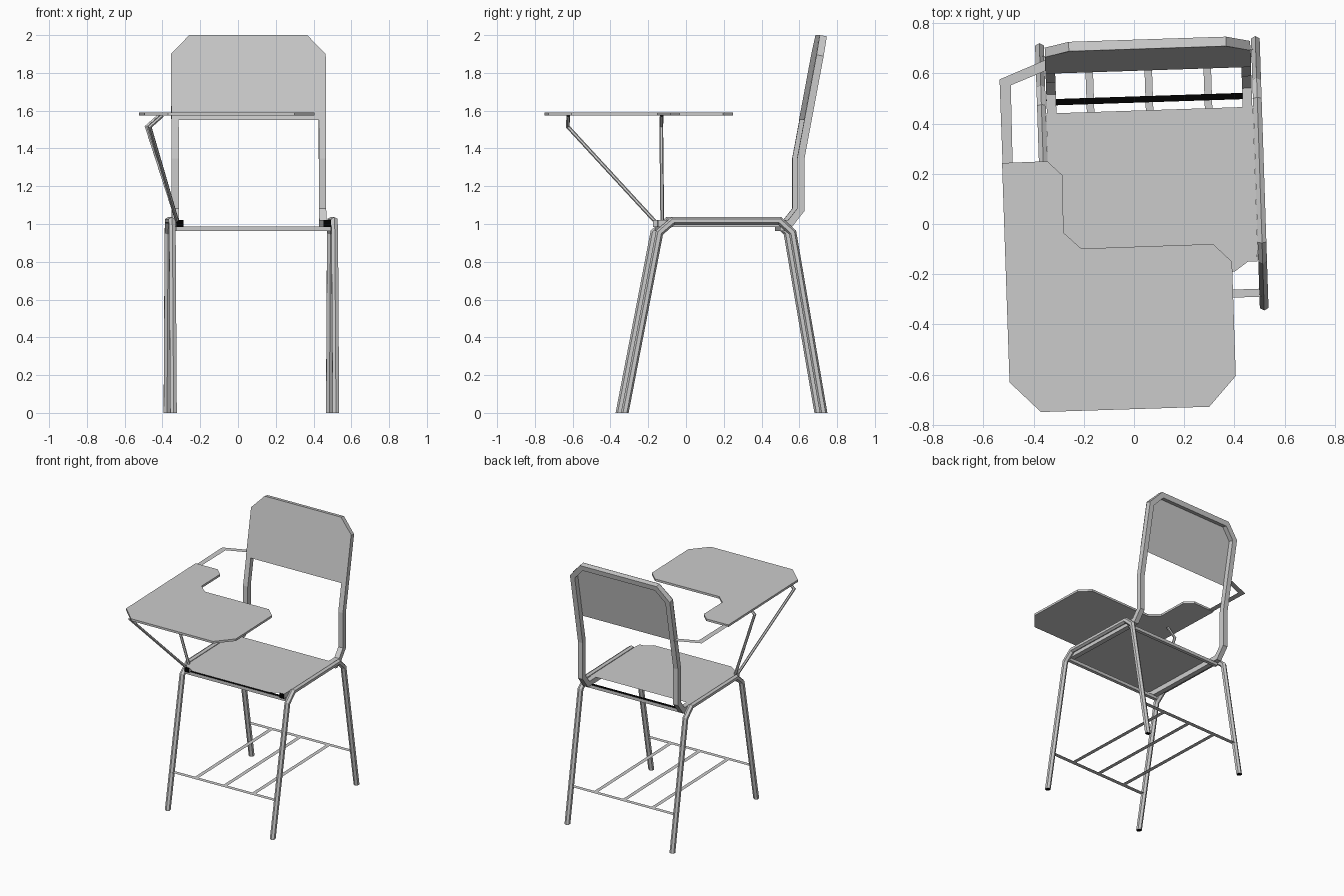
import bpy, bmesh, math
from mathutils import Vector, Matrix

if "Cube" in bpy.data.objects:
    bpy.data.objects.remove(bpy.data.objects["Cube"])

YAW = Matrix.Rotation(0.033, 4, 'Z')   # the chair stands slightly turned
MID = 0.077                            # centre line of the chair before turning


def make_material(name, value):
    mat = bpy.data.materials.new(name)
    mat.use_nodes = True
    colour = (value, value, value, 1)
    mat.diffuse_color = colour
    mat.node_tree.nodes["Principled BSDF"].inputs["Base Color"].default_value = colour
    return mat


GREY = make_material("grey", 0.6)
BLACK = make_material("black", 0.0)


def finish(name, bm):
    mesh = bpy.data.meshes.new(name)
    bm.transform(YAW)
    bm.to_mesh(mesh)
    bm.free()
    mesh.materials.append(GREY)
    mesh.materials.append(BLACK)
    obj = bpy.data.objects.new(name, mesh)
    bpy.context.scene.collection.objects.link(obj)
    return obj


def tube(name, path, radius, sides=6, spin=0.0, end_normal=None):
    """Mitred tube along a path, with black end caps."""
    pts = [Vector(p) for p in path]
    dirs = [(b - a).normalized() for a, b in zip(pts, pts[1:])]
    ref = Vector((1, 0, 0)) if abs(dirs[0].x) < 0.7 else Vector((0, 0, 1))
    u = dirs[0].cross(ref).normalized()
    v = dirs[0].cross(u)
    angles = [spin + 2 * math.pi * i / sides for i in range(sides)]
    ring = [pts[0] + radius * (u * math.cos(a) + v * math.sin(a)) for a in angles]
    bm = bmesh.new()
    rings = []
    for i, p in enumerate(pts):
        along = dirs[max(i - 1, 0)]
        if 0 < i < len(pts) - 1:
            normal = dirs[i - 1] + dirs[i]
        else:
            normal = Vector(end_normal) if end_normal else along
        ring = [q + along * ((p - q).dot(normal) / along.dot(normal)) for q in ring]
        rings.append([bm.verts.new(q) for q in ring])
    for a, b in zip(rings, rings[1:]):
        for k in range(sides):
            j = (k + 1) % sides
            bm.faces.new((a[k], a[j], b[j], b[k]))
    for cap in (rings[0], rings[-1]):
        bm.faces.new(cap).material_index = 1
    bmesh.ops.recalc_face_normals(bm, faces=bm.faces)
    return finish(name, bm)


def sheet(name, points, thickness=0.0):
    """Flat polygon, optionally thickened upward."""
    bm = bmesh.new()
    face = bm.faces.new([bm.verts.new(p) for p in points])
    if thickness:
        top = bmesh.ops.extrude_face_region(bm, geom=[face])["geom"]
        for v in top:
            if isinstance(v, bmesh.types.BMVert):
                v.co.z += thickness
        bmesh.ops.recalc_face_normals(bm, faces=bm.faces)
    return finish(name, bm)


def cross_bar(name, y, z, depth, height):
    """Bar between the side rails with a black top."""
    bm = bmesh.new()
    size = Matrix.Diagonal((0.82, depth, height, 1))
    bmesh.ops.create_cube(bm, size=1, matrix=Matrix.Translation((MID, y, z)) @ size)
    for f in bm.faces:
        f.material_index = 1 if f.normal.z > 0.5 else 0
    return finish(name, bm)


# Bent side frames: front leg, side rail and back leg in one tube
leg_profile = [(-0.341, 0), (-0.157, 0.955), (-0.085, 1.017),
               (0.48, 1.017), (0.548, 0.955), (0.712, 0)]
for name, side in (("left_leg_frame", 1), ("right_leg_frame", -1)):
    tube(name, [(MID + side * 0.43, y, z) for y, z in leg_profile], 0.02,
         end_normal=(0, 0, 1))

# Square tube running under the seat and around the backrest
half = [(0.39, -0.165, 1.002), (0.39, 0.535, 1.002), (0.39, 0.592, 1.075),
        (0.39, 0.592, 1.345), (0.39, 0.693, 1.885), (0.305, 0.711, 1.978)]
loop = [(MID + x, y, z) for x, y, z in half]
loop += [(MID - x, y, z) for x, y, z in reversed(half)]
tube("back_frame", loop, 0.027, sides=4, spin=math.pi / 4)

# Backrest panel on the front of the frame
outline = [(0.41, 1.55), (0.41, 1.9), (0.312, 2.0)]
outline += [(-x, z) for x, z in reversed(outline)]
sheet("backrest_panel",
      [(MID + x, 0.571 + 0.187 * (z - 1.345), z) for x, z in reversed(outline)])

# Seat panel with clipped front corners
seat = [(0.412, 0.451), (0.412, -0.136), (0.317, -0.203)]
seat += [(-x, y) for x, y in reversed(seat)]
sheet("seat_panel", [(MID + x, y, 1.023) for x, y in reversed(seat)])
cross_bar("front_seat_bar", -0.14, 0.974, 0.025, 0.024)
cross_bar("back_seat_bar", 0.495, 0.974, 0.025, 0.024)

# Book rack of flat strips between the legs
RACK_Z = 0.27


def strip(name, x0, x1, y0, y1):
    sheet(name, [(x0, y0, RACK_Z), (x1, y0, RACK_Z), (x1, y1, RACK_Z), (x0, y1, RACK_Z)])


for name, y in (("rack_front_strip", -0.29), ("rack_back_strip", 0.665)):
    strip(name, MID - 0.43, MID + 0.43, y - 0.016, y + 0.016)
for i in (-1, 0, 1):
    x = MID + i * 0.235
    strip("rack_long_strip", x - 0.015, x + 0.015, -0.274, 0.649)

# Writing tablet, cut away beside the sitter
tablet = [(-0.517, 0.26), (-0.337, 0.261), (-0.279, 0.204), (-0.281, -0.026),
          (-0.213, -0.091), (0.312, -0.09), (0.385, -0.163), (0.385, -0.618),
          (0.276, -0.737), (-0.395, -0.736), (-0.516, -0.614)]
sheet("writing_tablet", [(x, y, 1.574) for x, y in reversed(tablet)], 0.016)

# Flat arm joining the tablet to the backrest
arm = [(-0.515, 0.25), (-0.475, 0.25), (-0.472, 0.568), (-0.33, 0.622),
       (-0.33, 0.665), (-0.516, 0.593)]
sheet("tablet_arm", [(x, y, 1.58) for x, y in arm])

# Thin rods propping the tablet from the side rail
for name, y0, y1 in (("front_tablet_rod", -0.15, -0.61), ("back_tablet_rod", -0.115, -0.115)):
    tube(name, [(-0.325, y0, 1.01), (-0.488, y1, 1.515), (-0.42, y1, 1.575)], 0.01)
